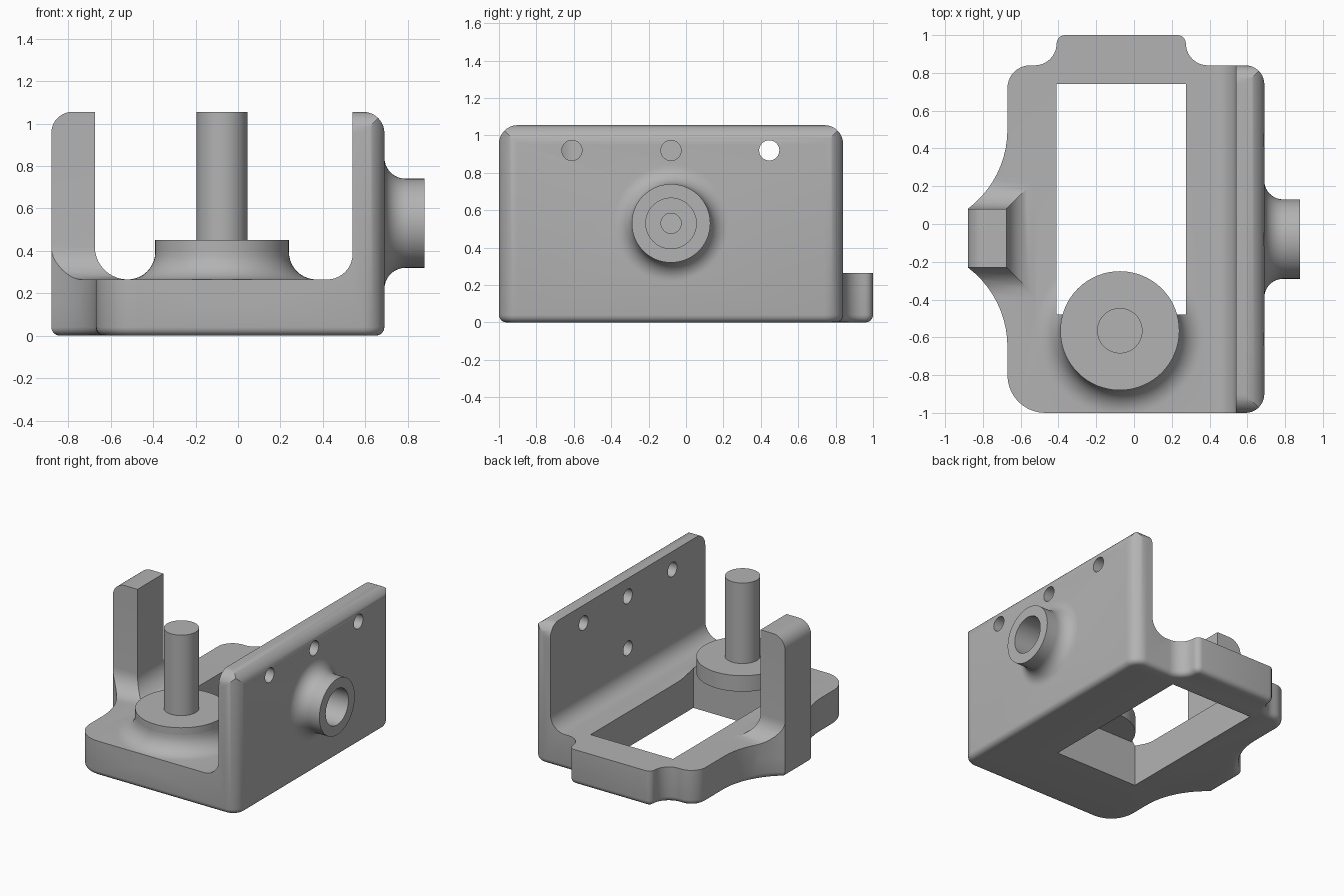
import bpy, bmesh, math
from mathutils import Vector

cube = bpy.data.objects.get("Cube")
if cube:
    bpy.data.objects.remove(cube, do_unlink=True)

grey = bpy.data.materials.new("plain grey")
grey.use_nodes = True
colour = (0.45, 0.45, 0.45, 1)
grey.diffuse_color = colour
grey.node_tree.nodes["Principled BSDF"].inputs["Base Color"].default_value = colour


def arc(cx, cy, r, a0, a1, n=10):
    angles = [math.radians(a0 + (a1 - a0) * i / n) for i in range(n + 1)]
    return [(cx + r * math.cos(a), cy + r * math.sin(a)) for a in angles]


def loft(name, rings, bottom_round=0):
    """Skin a stack of equal rings and cap both ends."""
    bm = bmesh.new()
    loops = [[bm.verts.new(p) for p in ring] for ring in rings]
    n = len(loops[0])
    for a, b in zip(loops, loops[1:]):
        for i in range(n):
            j = (i + 1) % n
            bm.faces.new((a[i], a[j], b[j], b[i]))
    bottom = bm.faces.new(loops[0][::-1])
    bm.faces.new(loops[-1])
    bmesh.ops.recalc_face_normals(bm, faces=bm.faces[:])
    if bottom_round:
        bmesh.ops.bevel(bm, geom=bottom.edges[:], offset=bottom_round, segments=4,
                        profile=0.5, affect='EDGES', clamp_overlap=False)
    mesh = bpy.data.meshes.new(name)
    bm.to_mesh(mesh)
    bm.free()
    obj = bpy.data.objects.new(name, mesh)
    bpy.context.scene.collection.objects.link(obj)
    return obj


def prism(name, points, lo, hi, axis="z", **kw):
    """Extrude a profile along one axis."""
    clean = []
    for p in points:
        if not clean or (Vector(p) - Vector(clean[-1])).length > 1e-4:
            clean.append(p)
    place = {"x": lambda p, t: (t, p[0], p[1]),
             "y": lambda p, t: (p[0], t, p[1]),
             "z": lambda p, t: (p[0], p[1], t)}[axis]
    return loft(name, [[place(p, t) for p in clean] for t in (lo, hi)], **kw)


def lathe(name, profile, centre, axis="z", n=64):
    """Turn (radius, height) pairs about a line through centre."""
    rings = []
    for r, h in profile:
        ring = arc(centre[0], centre[1], r, 0, 360, n)[:-1]
        rings.append([(h, u, v) if axis == "x" else (u, v, h) for u, v in ring])
    return loft(name, rings)


def combine(target, tool, operation, keep=False):
    mod = target.modifiers.new("combine", 'BOOLEAN')
    mod.operation, mod.object, mod.solver = operation, tool, 'EXACT'
    bpy.context.view_layer.update()
    graph = bpy.context.evaluated_depsgraph_get()
    mesh = bpy.data.meshes.new_from_object(target.evaluated_get(graph))
    target.modifiers.clear()
    target.data = mesh
    if not keep:
        bpy.data.objects.remove(tool, do_unlink=True)


def box_profile(x0, x1, y0, y1):
    return [(x0, y0), (x1, y0), (x1, y1), (x0, y1)]


# Plan outline of the plate, with rear tab and the bulge under the post
TOP, FLOOR = 1.055, 0.265
sweep = math.degrees(math.atan2(0.42, 0.315))
outline = (arc(-0.47, -0.8, 0.2, 180, 270) + arc(0.59, -0.9, 0.1, 270, 360)
           + arc(0.59, 0.74, 0.1, 0, 90) + arc(0.39, 0.955, 0.115, 270, 180)
           + arc(0.23, 0.955, 0.045, 0, 90, 5) + arc(-0.365, 0.955, 0.045, 90, 180, 5)
           + arc(-0.525, 0.955, 0.115, 360, 270) + arc(-0.55, 0.72, 0.12, 90, 180)
           + arc(-1.195, 0.5, 0.525, 0, -sweep) + arc(-1.195, -0.65, 0.525, sweep, 0))

# Plate and side wall: outline trimmed by its front and side sections
frame = prism("bracket_frame", outline, 0, TOP, bottom_round=0.04)
section = ([(-1.2, -0.2), (0.8, -0.2), (0.8, 0.955)] + arc(0.59, 0.955, 0.1, 0, 90)
           + [(0.59, 1.2), (0.54, 1.2)] + arc(0.42, 0.385, 0.12, 0, -90) + [(-1.2, FLOOR)])
combine(frame, prism("front_section", section, -1.3, 1.3, "y"), 'INTERSECT')
side = ([(-1.2, -0.2), (1.2, -0.2), (1.2, 0.6), (0.84, 0.7)]
        + arc(0.74, 0.955, 0.1, 0, 90) + arc(-0.9, 0.955, 0.1, 90, 180) + [(-1.2, 0.7)])
combine(frame, prism("side_section", side, -1.3, 1.3, "x"), 'INTERSECT')

# Post, and its curved skirt clipped to the outline
limit = prism("outline_limit", outline, 0.1, 1.3)
skirt_steps = [(0.155, 0.15)] + [(0.155 - x, z) for x, z in arc(0, 0.42, 0.155, -90, 0)]
skirt_steps = [(0.155, 0.15)] + [(0.155 - math.cos(math.radians(90 - a)) * 0.155,
                                  0.42 - 0.155 * math.cos(math.radians(a)))
                                 for a in range(0, 91, 9)]
skirt = loft("post_skirt", [[(x, y, z) for x, y in
                             box_profile(-0.95, -0.675 + d, -0.23 - d, 0.08 + d)]
                            for d, z in skirt_steps])
combine(skirt, limit, 'INTERSECT', keep=True)
post_side = ([(-0.88, 0.15), (-0.675, 0.15), (-0.675, TOP)]
             + arc(-0.78, 0.955, 0.1, 90, 180))
post = prism("post", post_side, -0.23, 0.08, "y")

# Flared foot of the round boss
boss_at = (-0.075, -0.565)
flare = lathe("boss_flare", [(0.445, 0.15)] + arc(0.445, 0.395, 0.13, 270, 180), boss_at)
combine(flare, limit, 'INTERSECT')

# Flared hub on the outside of the wall
hub_at = (-0.08, 0.53)
hub_curve = [(r, x) for r, x in arc(0.31, 0.79, 0.1, 270, 180)]
hub = lathe("hub", [(0.31, 0.62)] + hub_curve + [(0.21, 0.88)], hub_at, "x")

for part in (skirt, post, flare, hub):
    combine(frame, part, 'UNION')

# Window through the plate, hub bore and small wall holes
combine(frame, prism("window", box_profile(-0.41, 0.275, -0.48, 0.74), -0.2, 0.7), 'DIFFERENCE')
combine(frame, lathe("bore", [(0.135, 0.69), (0.135, 1)], hub_at, "x"), 'DIFFERENCE')
for centre in (hub_at, (-0.61, 0.92), (-0.08, 0.92), (0.445, 0.92)):
    combine(frame, lathe("hole", [(0.054, 0.4), (0.054, 0.8)], centre, "x", 32), 'DIFFERENCE')

# Boss overhanging the window, with its upright pin
boss = lathe("round_boss", [(0.315, 0.33), (0.315, 0.45)], boss_at)
pin = lathe("pin", [(0.12, 0.4), (0.12, TOP)], boss_at)

for obj in (frame, boss, pin):
    obj.data.materials.clear()
    obj.data.materials.append(grey)
    bpy.ops.object.select_all(action='DESELECT')
    obj.select_set(True)
    bpy.context.view_layer.objects.active = obj
    bpy.ops.object.shade_smooth_by_angle(angle=math.radians(30))
